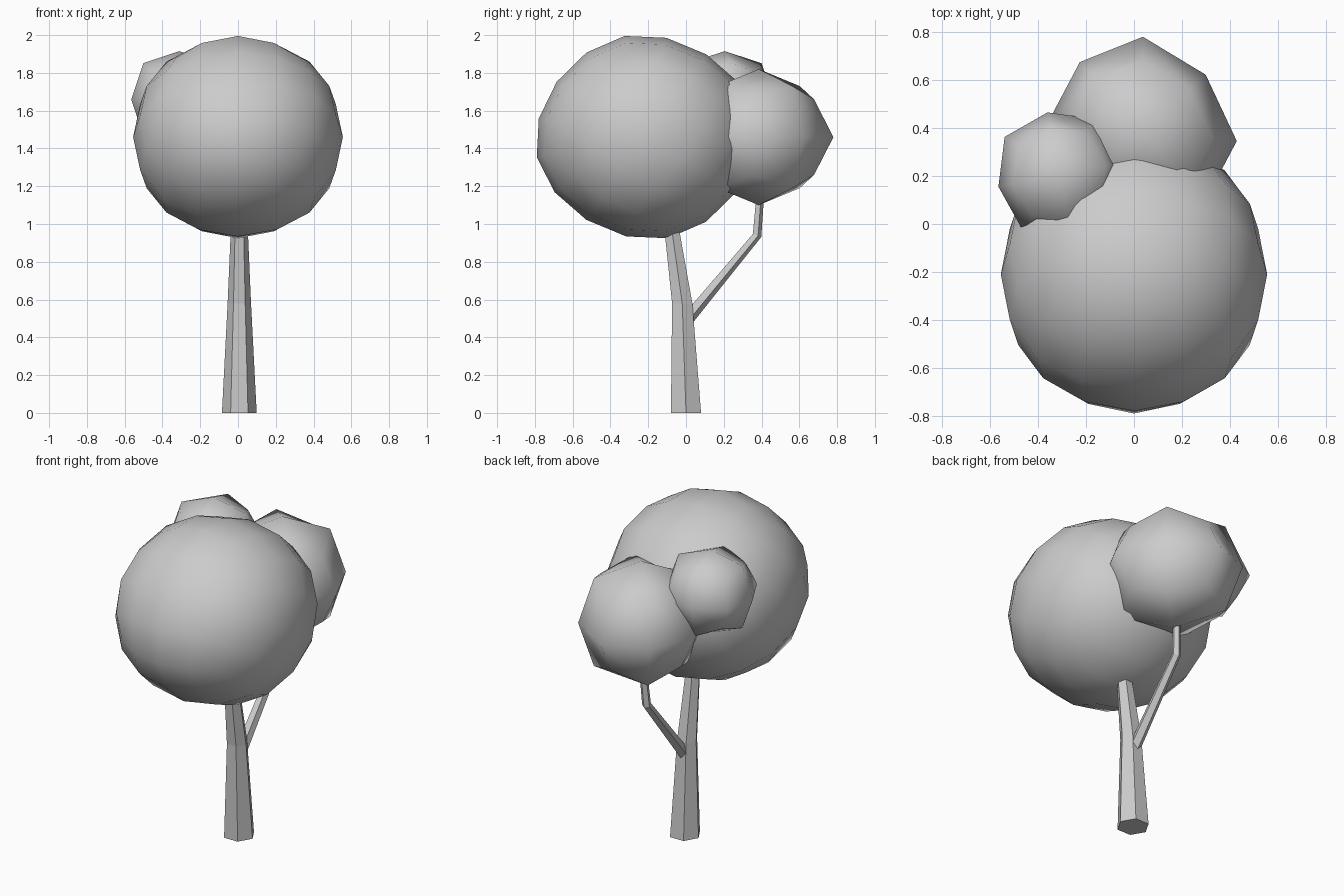
import bpy, bmesh
from math import radians, pi, cos, sin
from mathutils import Matrix, Vector

if "Cube" in bpy.data.objects:
    bpy.data.objects.remove(bpy.data.objects["Cube"])


def add_mesh(name, bm, smooth):
    bmesh.ops.recalc_face_normals(bm, faces=bm.faces)
    for f in bm.faces:
        f.smooth = smooth
    me = bpy.data.meshes.new(name)
    bm.to_mesh(me)
    bm.free()
    ob = bpy.data.objects.new(name, me)
    bpy.context.collection.objects.link(ob)
    return ob


def blob(name, center, matrix, levels):
    """Cube rounded by subdivision; matrix gives half sizes and turn."""
    bm = bmesh.new()
    bmesh.ops.create_cube(bm, size=2)
    bm.transform(Matrix.Translation(center) @ matrix)
    ob = add_mesh(name, bm, True)
    sub = ob.modifiers.new("round", 'SUBSURF')
    sub.levels = sub.render_levels = levels
    sub.use_limit_surface = False


def limb(name, rings, sides, start):
    """Tapered tube through rings of (centre, radius, tilt about x)."""
    bm = bmesh.new()
    loops = []
    for c, r, tilt in rings:
        rot = Matrix.Rotation(radians(tilt), 3, 'X')
        loops.append([bm.verts.new(Vector(c) + rot @ Vector((
            r * cos(start + 2 * pi * i / sides),
            r * sin(start + 2 * pi * i / sides), 0))) for i in range(sides)])
    for a, b in zip(loops, loops[1:]):
        for i in range(sides):
            j = (i + 1) % sides
            bm.faces.new((a[i], a[j], b[j], b[i]))
    bm.faces.new(loops[0])
    bm.faces.new(loops[-1])
    add_mesh(name, bm, False)


def scale(x, y, z):
    return Matrix.Diagonal((x, y, z, 1))


def turn(deg, axis):
    return Matrix.Rotation(radians(deg), 4, axis)


# Foliage
blob("large_crown", (0, -0.21, 1.46),
     scale(0.632, 0.65, 0.60) @ turn(56.25, 'X'), 2)
blob("back_crown", (0.035, 0.385, 1.46),
     turn(42, 'Z') @ scale(0.355, 0.39, 0.36), 1)
blob("small_crown", (-0.31, 0.205, 1.66),
     turn(11, 'Z') @ scale(0.26, 0.265, 0.255), 1)

# Trunk and side branch
limb("trunk", [((0.007, 0, 0), 0.092, 0),
               ((0.007, -0.02, 0.58), 0.062, 0),
               ((0.007, -0.085, 1.04), 0.042, 0)], 6, 0)
limb("branch", [((0.007, 0.0, 0.49), 0.036, -38),
                ((0.007, 0.374, 0.94), 0.026, -20),
                ((0.02, 0.395, 1.2), 0.022, 0)], 5, pi / 2)
